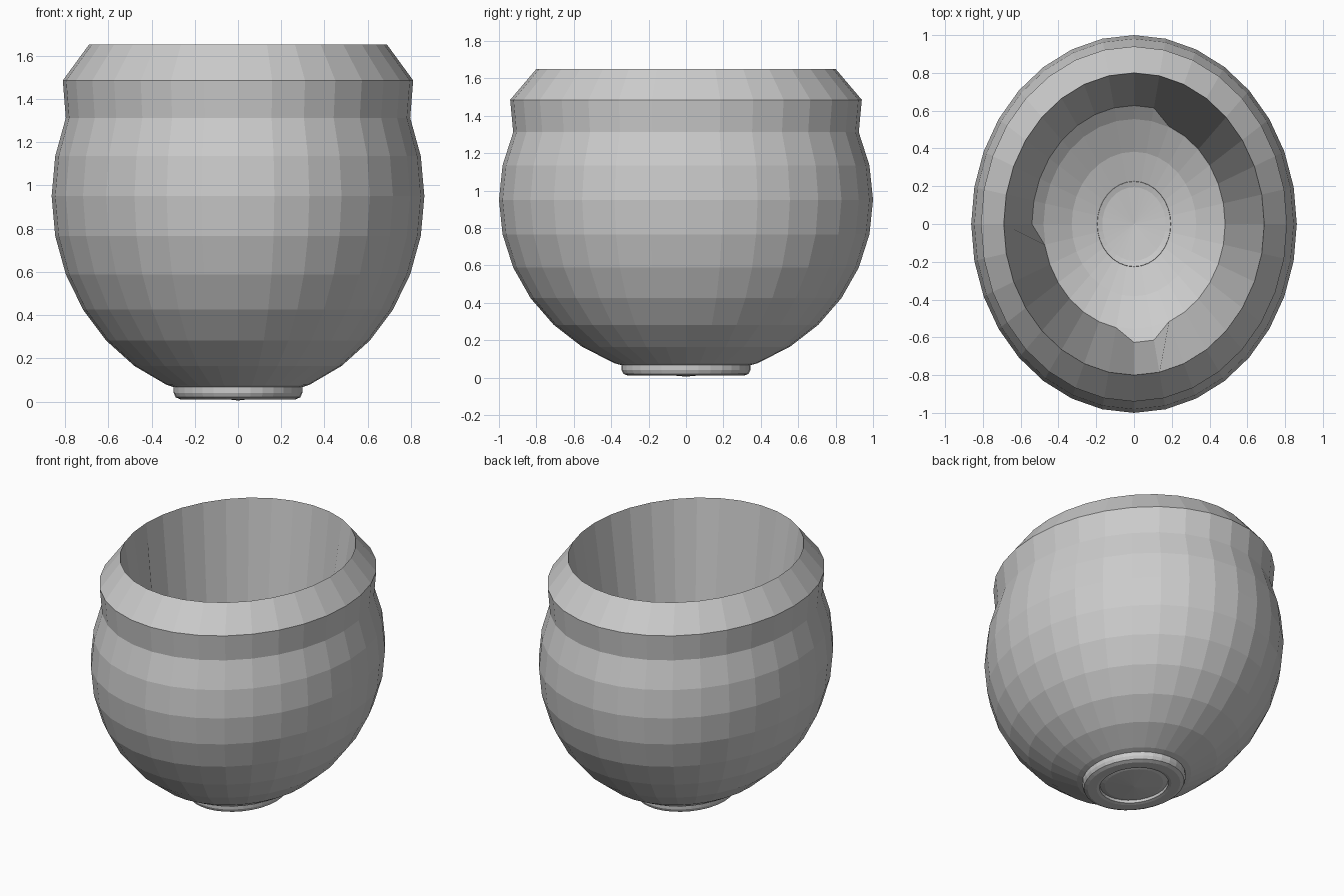
import bpy, bmesh
from math import sin, cos, pi, radians, sqrt

if "Cube" in bpy.data.objects:
    bpy.data.objects.remove(bpy.data.objects["Cube"])

SEG = 32
SX, SY = 0.862, 1.0   # oval plan


def add_ring(bm, radii, heights):
    return [bm.verts.new((SX * radii[i] * cos(2 * pi * i / SEG),
                          SY * radii[i] * sin(2 * pi * i / SEG), heights[i]))
            for i in range(SEG)]


def bridge(bm, a, b):
    for i in range(SEG):
        j = (i + 1) % SEG
        bm.faces.new((a[i], a[j], b[j], b[i]))


def finish(bm, name):
    mesh = bpy.data.meshes.new(name)
    bm.to_mesh(mesh)
    bm.free()
    ob = bpy.data.objects.new(name, mesh)
    bpy.context.collection.objects.link(ob)
    return ob


# Pot body: oval sphere rows from the bottom pole, then neck and rim
profile = []
for k in range(1, 11):
    a = radians(11.25 * k)
    profile.append((sin(a), 0.95 - 0.945 * cos(a)))
profile += [(0.94, 1.485), (0.80, 1.65)]
bm = bmesh.new()
pole = bm.verts.new((0, 0, 0.005))
rings = [add_ring(bm, [r] * SEG, [z] * SEG) for r, z in profile]
for i in range(SEG):
    bm.faces.new((pole, rings[0][(i + 1) % SEG], rings[0][i]))
for lower, upper in zip(rings, rings[1:]):
    bridge(bm, lower, upper)

# Tapered inner wall with an uneven lower edge resting on the bowl floor
wide = set(range(7, 17)) | {24, 25}
radii = [0.627 if i in wide else 0.56 for i in range(SEG)]
heights = [0.222 if i in wide else 0.172 for i in range(SEG)]
bridge(bm, rings[-1], add_ring(bm, radii, heights))
finish(bm, "pot_body")

# Foot ring under the bowl
foot = [(0.345, 0.07), (0.345, 0.04), (0.335, 0.02), (0.31, 0.01),
        (0.25, 0.01), (0.23, 0.015), (0.225, 0.04)]
bm = bmesh.new()
rings = [add_ring(bm, [r] * SEG, [z] * SEG) for r, z in foot]
for upper, lower in zip(rings, rings[1:]):
    bridge(bm, lower, upper)
finish(bm, "foot_ring")
